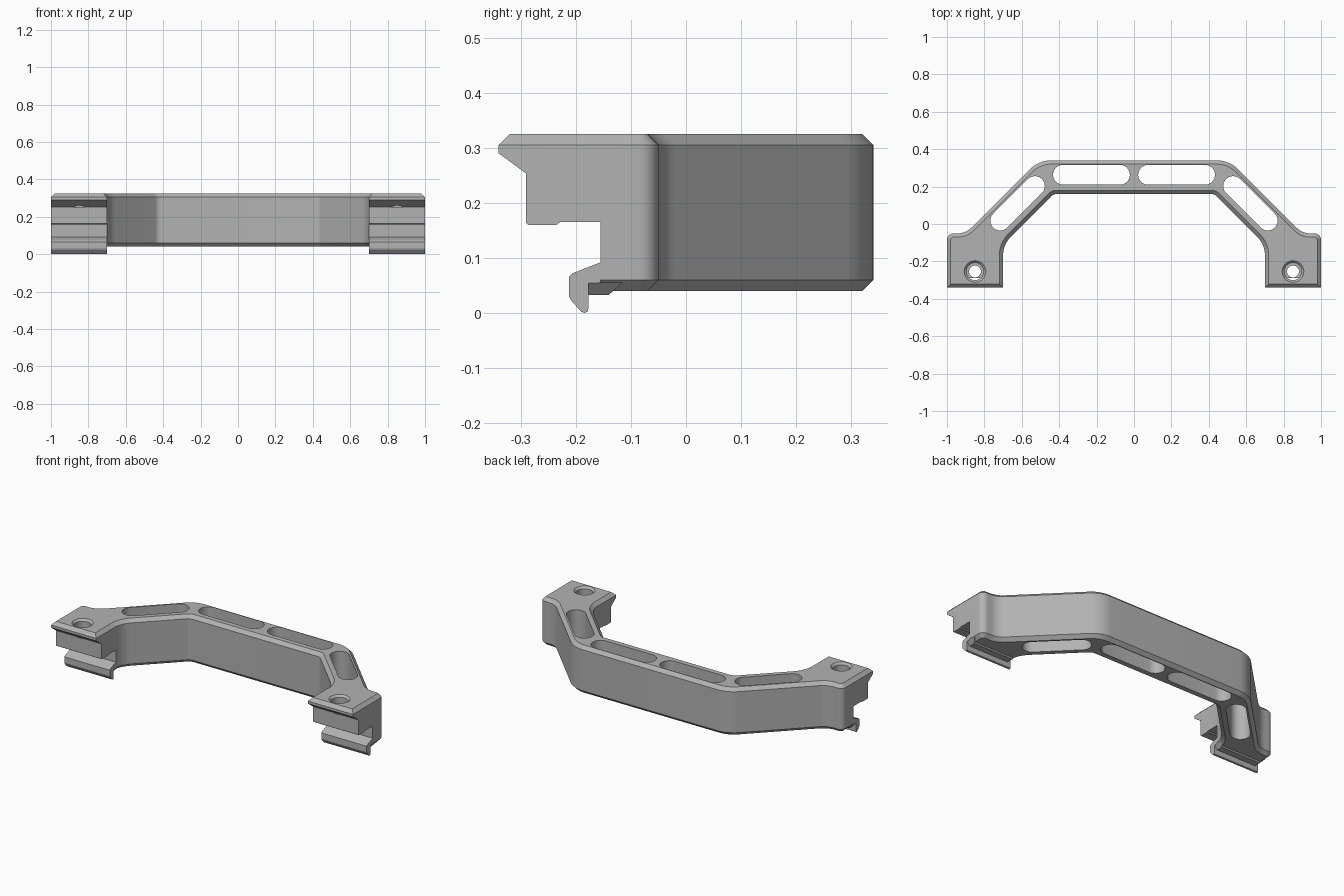
import bpy, bmesh, math
from mathutils import Vector

cube = bpy.data.objects.get("Cube")
if cube:
    bpy.data.objects.remove(cube, do_unlink=True)

gray = bpy.data.materials.new("satin_gray")
gray.use_nodes = True
gray.diffuse_color = (0.45, 0.45, 0.45, 1)
gray.node_tree.nodes["Principled BSDF"].inputs["Base Color"].default_value = (0.45, 0.45, 0.45, 1)


def loft(name, rings):
    """Closed solid through rings of equal point count."""
    bm = bmesh.new()
    loops = [[bm.verts.new(p) for p in ring] for ring in rings]
    n = len(loops[0])
    for a, b in zip(loops, loops[1:]):
        for i in range(n):
            j = (i + 1) % n
            bm.faces.new((a[i], a[j], b[j], b[i]))
    bm.faces.new(loops[0])
    bm.faces.new(loops[-1])
    bmesh.ops.recalc_face_normals(bm, faces=bm.faces)
    mesh = bpy.data.meshes.new(name)
    bm.to_mesh(mesh)
    bm.free()
    mesh.materials.append(gray)
    ob = bpy.data.objects.new(name, mesh)
    bpy.context.collection.objects.link(ob)
    return ob


def fillet(corners, steps=8):
    """Round each (x, y, radius) corner of a polygon."""
    out = []
    for i, (x, y, r) in enumerate(corners):
        p = Vector((x, y))
        if r == 0:
            out.append(p)
            continue
        a = (Vector(corners[i - 1][:2]) - p).normalized()
        b = (Vector(corners[(i + 1) % len(corners)][:2]) - p).normalized()
        half = a.angle(b) / 2
        centre = p + (a + b).normalized() * r / math.sin(half)
        start = p + a * r / math.tan(half) - centre
        end = p + b * r / math.tan(half) - centre
        turn = math.atan2(start.x * end.y - start.y * end.x, start.dot(end))
        for k in range(steps + 1):
            t = turn * k / steps
            c, s = math.cos(t), math.sin(t)
            out.append(centre + Vector((c * start.x - s * start.y, s * start.x + c * start.y)))
    return out


def inset(points, d):
    """Offset a clockwise polygon inward with mitred corners."""
    out = []
    for i, p in enumerate(points):
        u = (p - points[i - 1]).normalized()
        v = (points[(i + 1) % len(points)] - p).normalized()
        n1, n2 = Vector((u.y, -u.x)), Vector((v.y, -v.x))
        out.append(p + (n1 + n2) * d / (1 + n1.dot(n2)))
    return out


def at_z(points, z):
    return [(p[0], p[1], z) for p in points]


def x_prism(name, yz, x0, x1):
    return loft(name, [[(x, y, z) for y, z in yz] for x in (x0, x1)])


def cut(target, cutter):
    mod = target.modifiers.new("cut", 'BOOLEAN')
    mod.operation = 'DIFFERENCE'
    mod.solver = 'EXACT'
    mod.object = cutter
    bpy.context.view_layer.objects.active = target
    bpy.ops.object.modifier_apply(modifier=mod.name)
    bpy.data.objects.remove(cutter, do_unlink=True)


def stadium(a, b, r, steps=12):
    a, b = Vector(a), Vector(b)
    base = math.atan2(b.y - a.y, b.x - a.x)
    pts = []
    for centre, offset in ((b, -math.pi / 2), (a, math.pi / 2)):
        for k in range(steps + 1):
            t = base + offset + math.pi * k / steps
            pts.append(centre + r * Vector((math.cos(t), math.sin(t))))
    return pts


def circle(x, y, r, n=32):
    return [(x + r * math.cos(math.tau * k / n), y + r * math.sin(math.tau * k / n)) for k in range(n)]


# Arched body with chamfered top and bottom rims
half = [(0.51, 0.34, 0.16), (0.90, -0.05, 0.1), (1, -0.05, 0.035), (1, -0.34, 0),
        (0.7, -0.34, 0), (0.7, -0.11, 0.14), (0.43, 0.16, 0.04)]
outline = fillet(half + [(-x, y, r) for x, y, r in reversed(half)])
rim = inset(outline, 0.02)
body = loft("handle_body", [at_z(rim, 0.04), at_z(outline, 0.06),
                            at_z(outline, 0.305), at_z(rim, 0.325)])

# Rail notch along the front of both feet
notch = [(-0.4, 0.334), (-0.29, 0.253), (-0.29, 0.163), (-0.286, 0.16), (-0.235, 0.16),
         (-0.228, 0.165), (-0.155, 0.165), (-0.155, -0.1), (-0.4, -0.1)]
cut(body, x_prism("notch_cutter", notch, -1.2, 1.2))

hook = [(-0.155, 0.092), (-0.206, 0.072), (-0.212, 0.066), (-0.212, 0.03), (-0.208, 0.022),
        (-0.19, 0.002), (-0.184, 0), (-0.178, 0.003), (-0.177, 0.01), (-0.177, 0.054), (-0.155, 0.055)]

for side, s in (("left", 1), ("right", -1)):
    # Lightening slots through the bar and the sloping arm
    for a, b in (((0.075, 0.263), (0.38, 0.263)), ((0.53, 0.203), (0.715, 0.018))):
        pts = stadium((s * a[0], a[1]), (s * b[0], b[1]), 0.053)
        cut(body, loft("slot_cutter", [at_z(pts, -0.1), at_z(pts, 0.5)]))
    # Counterbored screw hole
    steps = ((0.032, 0.1), (0.032, 0.25), (0.046, 0.25), (0.046, 0.313), (0.058, 0.325), (0.058, 0.4))
    cut(body, loft("screw_cutter", [at_z(circle(s * 0.85, -0.254, r), z) for r, z in steps]))
    # Clip hook and its thickened root under the foot
    x_prism(side + "_clip_hook", hook, s * 0.7, s)
    rings = []
    for z, x0, x1, back in ((0.033, 0.72, 0.98, -0.14), (0.055, 0.7, 1, -0.115)):
        rings.append([(s * x0, -0.177, z), (s * x1, -0.177, z), (s * x1, back, z), (s * x0, back, z)])
    loft(side + "_hook_root", rings)

# Smooth the rounded walls, keep the edges crisp
bpy.ops.object.select_all(action='DESELECT')
body.select_set(True)
bpy.context.view_layer.objects.active = body
bpy.ops.object.shade_smooth_by_angle(angle=math.radians(25))
